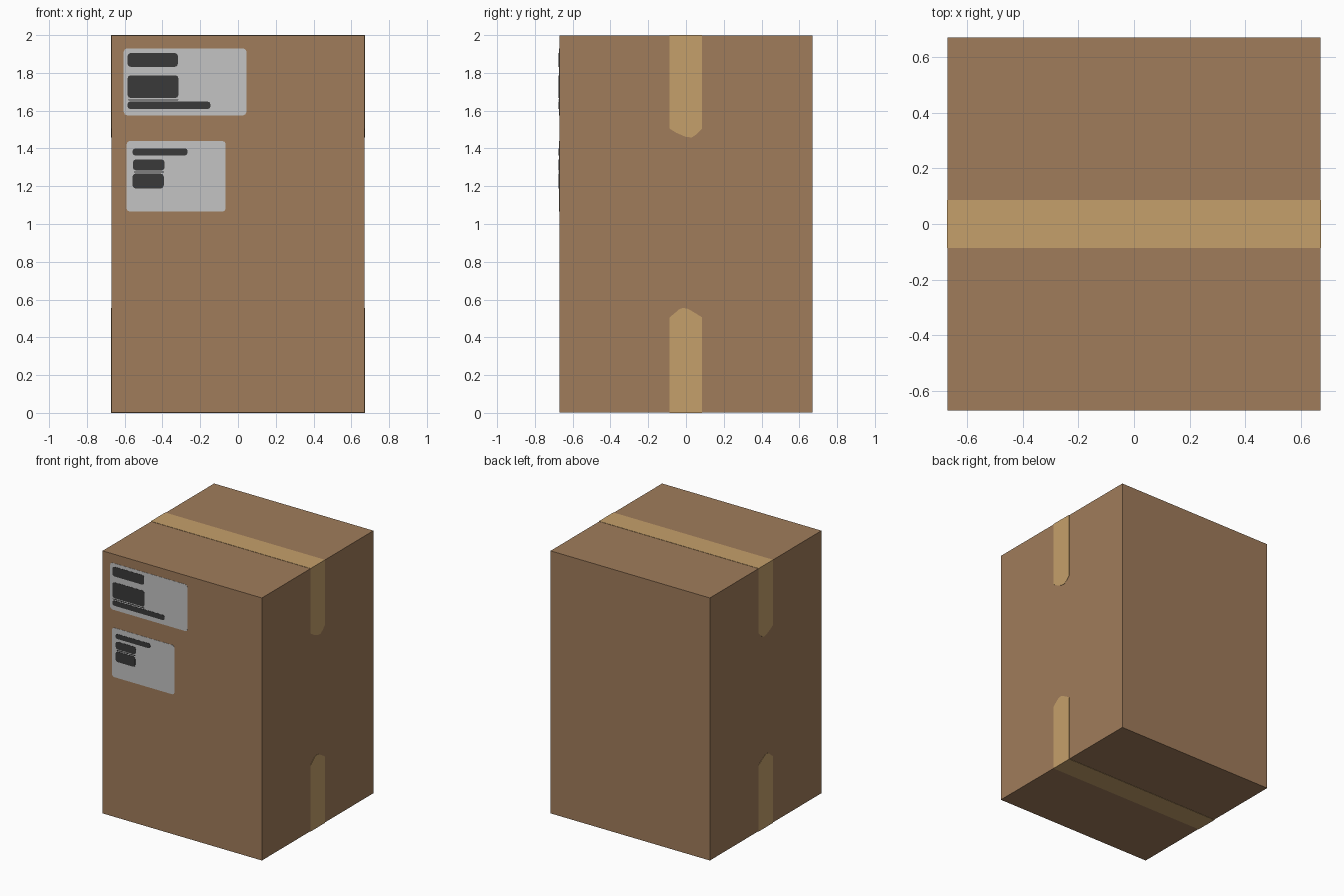
import bpy, bmesh
from mathutils import Vector

if "Cube" in bpy.data.objects:
    bpy.data.objects.remove(bpy.data.objects["Cube"])

LIFT = 0.002            # how far tape and labels stand off the cardboard
H, TOP = 0.67, 2.0      # half width and height
CENTRE = Vector((0, 0, 1))


def material(name, rgb):
    m = bpy.data.materials.new(name)
    m.diffuse_color = (*rgb, 1)
    m.use_nodes = True
    m.node_tree.nodes["Principled BSDF"].inputs["Base Color"].default_value = m.diffuse_color
    return m


cardboard = material("cardboard_brown", (0.352, 0.202, 0.104))
tape_tan = material("tape_tan", (0.558, 0.352, 0.147))
paper = material("label_grey", (0.546, 0.546, 0.546))
ink = material("print_dark", (0.042, 0.042, 0.042))


def sheet(name, polygons, mat, thickness):
    """Outward-facing polygons welded together and thickened inward."""
    bm = bmesh.new()
    for pts in polygons:
        face = bm.faces.new([bm.verts.new(p) for p in pts])
        face.normal_update()
        if face.normal.dot(face.calc_center_median() - CENTRE) < 0:
            face.normal_flip()
    bmesh.ops.remove_doubles(bm, verts=bm.verts, dist=1e-5)
    mesh = bpy.data.meshes.new(name)
    bm.to_mesh(mesh)
    bm.free()
    mesh.materials.append(mat)
    obj = bpy.data.objects.new(name, mesh)
    bpy.context.collection.objects.link(obj)
    mod = obj.modifiers.new("thickness", 'SOLIDIFY')
    mod.thickness = thickness
    mod.offset = -1
    return obj


def front_plate(name, x0, x1, z0, z1, corner, lift, mat):
    """Rectangle with clipped corners on the front face."""
    c = min(corner, (z1 - z0) * 0.35)
    k = c * 0.3
    pts = []
    for x, z, dx, dz, flip in ((x0, z0, 1, 1, False), (x1, z0, -1, 1, True),
                               (x1, z1, -1, -1, False), (x0, z1, 1, -1, True)):
        arc = [(x, z + dz * c), (x + dx * k, z + dz * k), (x + dx * c, z)]
        pts += arc[::-1] if flip else arc
    y = -H - lift
    sheet(name, [[(px, y, pz) for px, pz in pts]], mat, 0.0015)


# Cardboard box
bpy.ops.mesh.primitive_cube_add(size=1, location=CENTRE)
box = bpy.context.object
box.name = "cardboard_box"
box.scale = (2 * H, 2 * H, TOP - 2 * LIFT)
bpy.ops.object.transform_apply(location=False, rotation=False, scale=True)
box.data.materials.append(cardboard)

# Tape strips over the top and bottom, folded down both sides with torn ends
Y0, Y1 = -0.087, 0.086
torn_ends = {
    "top_tape": (TOP, [(Y0, 1.505), (-0.05, 1.482), (0.0, 1.461), (0.03, 1.458),
                       (0.055, 1.474), (Y1, 1.505)]),
    "bottom_tape": (0.0, [(Y0, 0.505), (-0.035, 0.549), (-0.015, 0.556), (0.01, 0.551),
                          (0.05, 0.528), (Y1, 0.505)]),
}
for name, (z, end) in torn_ends.items():
    X = H + LIFT
    polys = [[(-X, Y0, z), (X, Y0, z), (X, Y1, z), (-X, Y1, z)]]
    for s in (-1, 1):
        polys.append([(s * X, Y0, z)] + [(s * X, y, ez) for y, ez in end] + [(s * X, Y1, z)])
    sheet(name, polys, tape_tan, 0.003)

# Paper labels
front_plate("upper_label", -0.605, 0.045, 1.575, 1.93, 0.018, LIFT, paper)
front_plate("lower_label", -0.59, -0.065, 1.065, 1.44, 0.018, LIFT, paper)

# Blocks of dark print on the labels
prints = {
    "upper_label_heading": (-0.585, -0.318, 1.832, 1.905),
    "upper_label_block": (-0.585, -0.315, 1.667, 1.787),
    "upper_label_rule": (-0.582, -0.315, 1.655, 1.660),
    "upper_label_line": (-0.585, -0.146, 1.609, 1.648),
    "lower_label_heading": (-0.558, -0.267, 1.363, 1.400),
    "lower_label_block": (-0.557, -0.388, 1.284, 1.342),
    "lower_label_rule": (-0.552, -0.392, 1.273, 1.278),
    "lower_label_second_block": (-0.558, -0.393, 1.188, 1.267),
}
for name, (x0, x1, z0, z1) in prints.items():
    front_plate(name, x0, x1, z0, z1, 0.016, LIFT * 2, ink)
